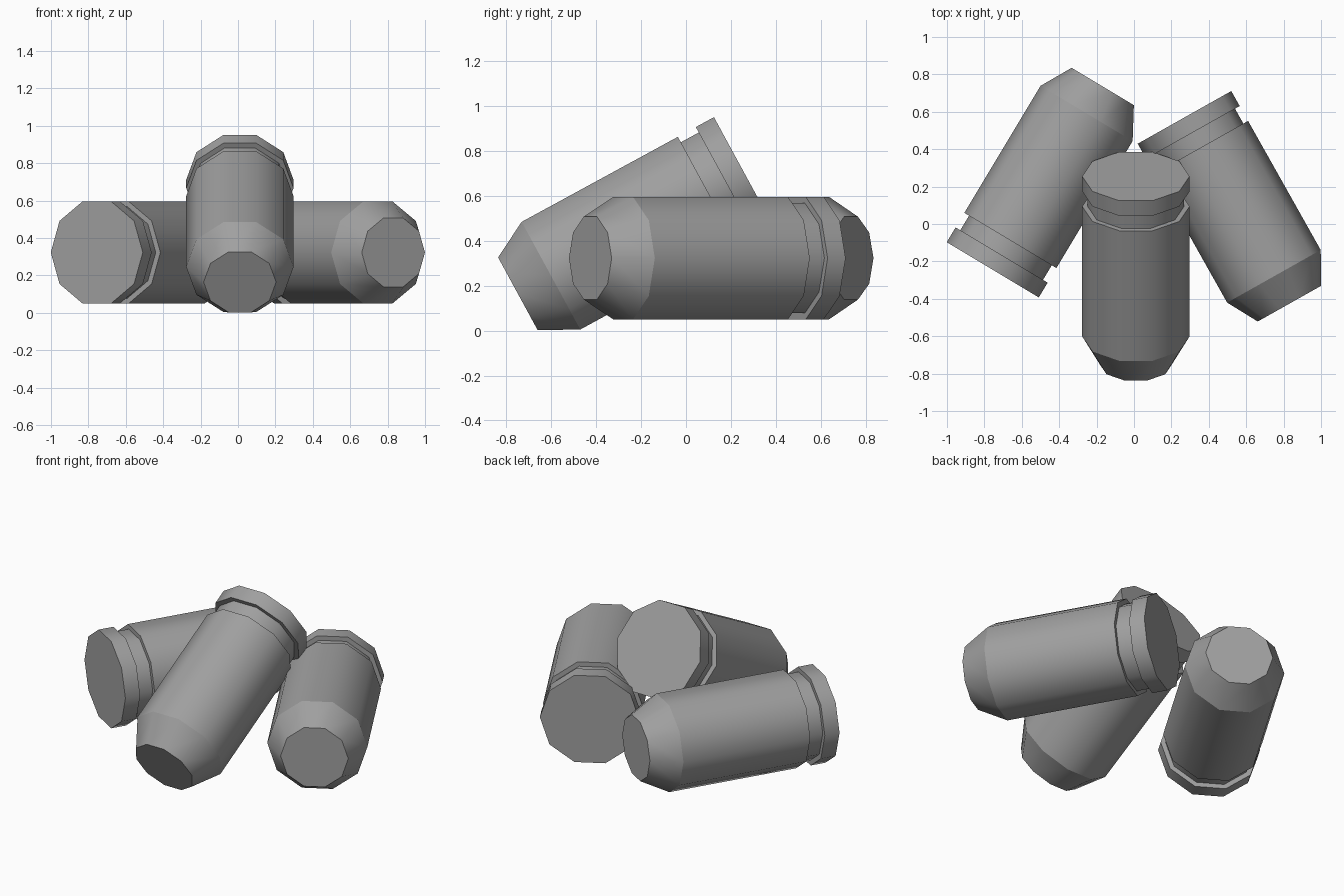
import bpy
import bmesh
import math
from mathutils import Matrix, Vector

cube = bpy.data.objects.get("Cube")
if cube:
    bpy.data.objects.remove(cube, do_unlink=True)

SIDES = 10
R = 0.287
# Radius and distance from the rim face: rim, groove, case, tapered nose
PROFILE = [(R, 0), (R, 0.092), (0.258, 0.092), (0.258, 0.183),
           (R, 0.183), (R, 0.975), (0.194, 1.143)]

grey = bpy.data.materials.new("metal grey")
grey.use_nodes = True
COLOUR = (0.35, 0.35, 0.35, 1)
grey.diffuse_color = COLOUR
grey.node_tree.nodes["Principled BSDF"].inputs["Base Color"].default_value = COLOUR


def cartridge(name, rim, nose):
    """Lathe the profile along the line from the rim centre to the nose centre."""
    rim, nose = Vector(rim), Vector(nose)
    axis = (nose - rim).normalized()
    side = axis.cross(Vector((0, 0, 1))).normalized()
    up = axis.cross(side)
    bm = bmesh.new()
    rings = []
    for radius, height in PROFILE:
        ring = []
        for i in range(SIDES):
            a = math.tau * i / SIDES
            ring.append(bm.verts.new((radius * math.cos(a), radius * math.sin(a), height)))
        rings.append(ring)

    # Walls are smooth around the axis
    for low, high in zip(rings, rings[1:]):
        for i in range(SIDES):
            j = (i + 1) % SIDES
            face = bm.faces.new((low[i], low[j], high[j], high[i]))
            face.smooth = True
    # Flat end caps
    bm.faces.new(rings[0][::-1])
    bm.faces.new(rings[-1])
    # Crisp edge at every step of the profile
    for ring in rings:
        for i in range(SIDES):
            bm.edges.get((ring[i], ring[(i + 1) % SIDES])).smooth = False
    bmesh.ops.recalc_face_normals(bm, faces=bm.faces)

    mesh = bpy.data.meshes.new(name)
    bm.to_mesh(mesh)
    bm.free()
    mesh.materials.append(grey)
    obj = bpy.data.objects.new(name, mesh)
    bpy.context.collection.objects.link(obj)
    turn = Matrix((side, up, axis)).transposed().to_4x4()
    obj.matrix_world = Matrix.Translation(rim) @ turn
    return obj


# Two lie flat, the third leans across them
cartridge("right_cartridge", (-0.755, -0.245, 0.323), (-0.166, 0.737, 0.323))
cartridge("left_cartridge", (0.27, 0.57, 0.323), (0.83, -0.425, 0.323))
cartridge("leaning_cartridge", (0.01, 0.255, 0.711), (0.01, -0.748, 0.165))
